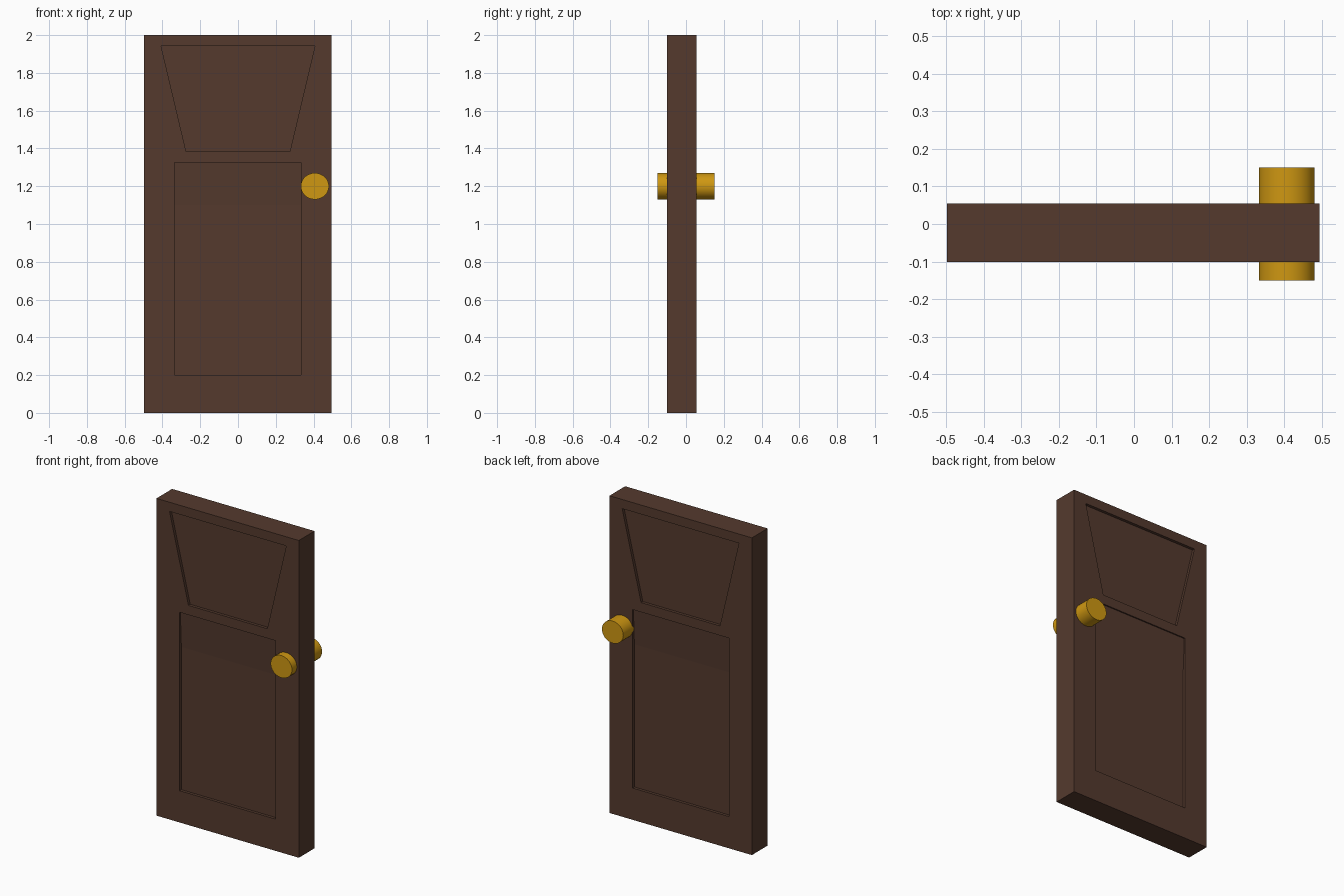
import bpy, bmesh, math
from mathutils import Vector

if "Cube" in bpy.data.objects:
    bpy.data.objects.remove(bpy.data.objects["Cube"])


def material(name, rgb):
    m = bpy.data.materials.new(name)
    m.diffuse_color = (*rgb, 1)
    m.use_nodes = True
    m.node_tree.nodes["Principled BSDF"].inputs["Base Color"].default_value = m.diffuse_color
    return m


brown = material("dark_brown_wood", (0.089, 0.042, 0.027))
gold = material("brass_gold", (0.62, 0.31, 0.006))


def prism(name, points, sweep, mat):
    """Extrude a flat outline along a vector."""
    bm = bmesh.new()
    face = bm.faces.new([bm.verts.new(p) for p in points])
    ext = bmesh.ops.extrude_face_region(bm, geom=[face])
    bmesh.ops.translate(bm, vec=Vector(sweep),
                        verts=[v for v in ext["geom"] if isinstance(v, bmesh.types.BMVert)])
    bmesh.ops.recalc_face_normals(bm, faces=bm.faces)
    me = bpy.data.meshes.new(name)
    bm.to_mesh(me)
    bm.free()
    me.materials.append(mat)
    ob = bpy.data.objects.new(name, me)
    bpy.context.collection.objects.link(ob)
    return ob


# Door slab
FRONT, BACK = -0.101, 0.055
L, R = -0.498, 0.495
door = prism("door_slab", [(L, FRONT, 0), (R, FRONT, 0), (R, FRONT, 2), (L, FRONT, 2)],
             (0, BACK - FRONT, 0), brown)

# Recessed panels on both faces: tapered upper, rectangular lower with a sloping head
DEPTH = 0.018
cutters = []
for side, face, inward in (("front", FRONT, 1), ("back", BACK, -1)):
    out = face - inward * 0.05
    floor = face + inward * DEPTH
    upper = [(-0.275, out, 1.385), (0.275, out, 1.385), (0.407, out, 1.942), (-0.407, out, 1.942)]
    cutters.append(prism(side + "_upper_panel_cutter", upper, (0, floor - out, 0), brown))
    head = face + inward * DEPTH * 0.45
    lower = [(-0.337, out, 0.2), (-0.337, floor, 0.2), (-0.337, floor, 1.1),
             (-0.337, head, 1.325), (-0.337, out, 1.325)]
    cutters.append(prism(side + "_lower_panel_cutter", lower, (0.671, 0, 0), brown))

for c in cutters:
    mod = door.modifiers.new(c.name, "BOOLEAN")
    mod.operation = "DIFFERENCE"
    mod.solver = "EXACT"
    mod.object = c
bpy.context.view_layer.objects.active = door
door.select_set(True)
for mod in list(door.modifiers):
    bpy.ops.object.modifier_apply(modifier=mod.name)
for c in cutters:
    bpy.data.objects.remove(c, do_unlink=True)

# Knobs, one on each face
for name, y0, y1 in (("front_knob", -0.15, FRONT + 0.01), ("back_knob", BACK - 0.01, 0.15)):
    bpy.ops.mesh.primitive_cylinder_add(vertices=32, radius=1, depth=y1 - y0,
                                        location=(0.407, (y0 + y1) / 2, 1.2),
                                        rotation=(math.pi / 2, 0, 0))
    knob = bpy.context.object
    knob.name = name
    knob.scale = (0.0745, 0.07, 1)
    bpy.ops.object.transform_apply(location=False, rotation=True, scale=True)
    knob.data.materials.append(gold)
    bpy.ops.object.shade_smooth_by_angle(angle=math.radians(40))
